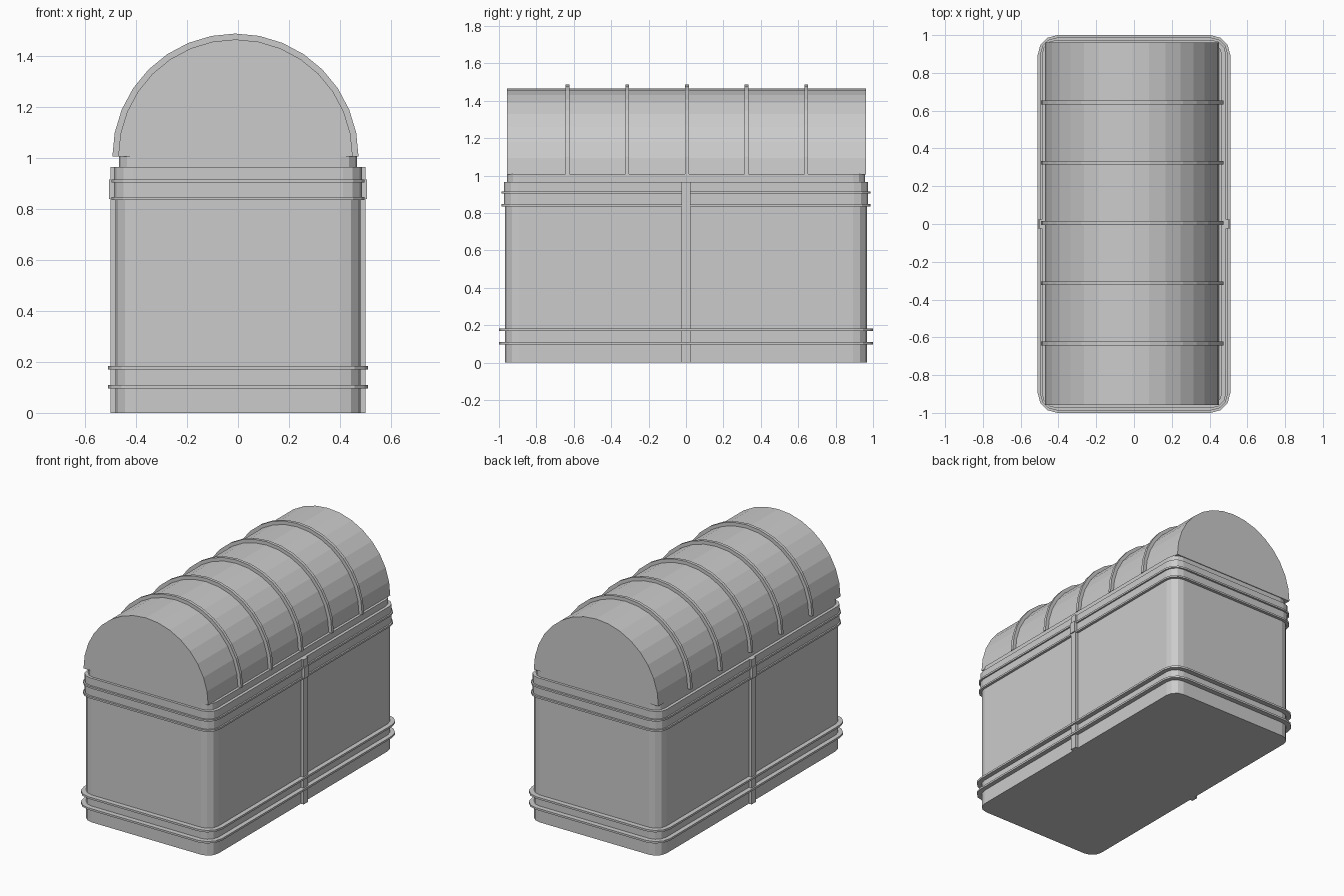
import bpy, bmesh, math

if "Cube" in bpy.data.objects:
    bpy.data.objects.remove(bpy.data.objects["Cube"])

grey = bpy.data.materials.new("plain_grey")
grey.diffuse_color = (0.6, 0.6, 0.6, 1)
grey.use_nodes = True
grey.node_tree.nodes["Principled BSDF"].inputs["Base Color"].default_value = grey.diffuse_color


def finish(name, bm):
    bmesh.ops.recalc_face_normals(bm, faces=bm.faces[:])
    me = bpy.data.meshes.new(name)
    bm.to_mesh(me)
    bm.free()
    me.materials.append(grey)
    ob = bpy.data.objects.new(name, me)
    bpy.context.collection.objects.link(ob)
    return ob


def rounded_rect(hx, hy, r, seg=3):
    pts = []
    for k, (sx, sy) in enumerate([(1, 1), (-1, 1), (-1, -1), (1, -1)]):
        for i in range(seg + 1):
            a = math.pi / 2 * (k + i / seg)
            pts.append((sx * (hx - r) + r * math.cos(a),
                        sy * (hy - r) + r * math.sin(a)))
    return pts


def bridge(bm, a, b):
    n = len(a)
    for i in range(n):
        j = (i + 1) % n
        bm.faces.new((a[i], a[j], b[j], b[i]))


def stack(name, sections):
    """Solid made of rounded rectangles: (half x, half y, radius, z)."""
    bm = bmesh.new()
    loops = [[bm.verts.new((x, y, z)) for x, y in rounded_rect(hx, hy, r)]
             for hx, hy, r, z in sections]
    for a, b in zip(loops, loops[1:]):
        bridge(bm, a, b)
    bm.faces.new(loops[0])
    bm.faces.new(loops[-1])
    return finish(name, bm)


def ring(name, hx, hy, r, depth, z0, z1):
    """Thin hoop running round the box."""
    bm = bmesh.new()
    loops = []
    for d, z in [(0, z0), (0, z1), (depth, z1), (depth, z0)]:
        loops.append([bm.verts.new((x, y, z))
                      for x, y in rounded_rect(hx - d, hy - d, r - d)])
    for i in range(4):
        bridge(bm, loops[i], loops[(i + 1) % 4])
    return finish(name, bm)


def box(name, x0, x1, y0, y1, z0, z1):
    bm = bmesh.new()
    bmesh.ops.create_cube(bm, size=1)
    for v in bm.verts:
        v.co = (x1 if v.co.x > 0 else x0, y1 if v.co.y > 0 else y0,
                z1 if v.co.z > 0 else z0)
    return finish(name, bm)


CX, CZ = -0.01, 1.005


def half_round(name, profile, y0, y1):
    """Extrude an x/z profile along y."""
    bm = bmesh.new()
    a = [bm.verts.new((x, y0, z)) for x, z in profile]
    b = [bm.verts.new((x, y1, z)) for x, z in profile]
    bridge(bm, a, b)
    bm.faces.new(a)
    bm.faces.new(b)
    return finish(name, bm)


def arc(r):
    return [(CX + r * math.cos(math.pi * i / 16),
             CZ + r * math.sin(math.pi * i / 16)) for i in range(17)]


# chest body with collar and narrower neck under the lid
stack("chest_body", [(0.48, 0.967, 0.075, 0), (0.48, 0.967, 0.075, 0.84),
                     (0.487, 0.974, 0.075, 0.84), (0.487, 0.974, 0.075, 0.965),
                     (0.467, 0.957, 0.065, 0.965), (0.467, 0.957, 0.065, 1.007)])

# hoops round the body
for i, z in enumerate((0.096, 0.17)):
    ring(f"lower_hoop_{i}", 0.51, 1.0, 0.105, 0.035, z, z + 0.013)
for i, z in enumerate((0.835, 0.903)):
    ring(f"upper_hoop_{i}", 0.497, 0.987, 0.09, 0.025, z, z + 0.012)

# vertical strap and clasp on each long side
for side, s in (("right", 1), ("left", -1)):
    box(side + "_strap", *sorted((s * 0.46, s * 0.50)), -0.023, 0.023, 0, 0.965)
    box(side + "_clasp", *sorted((s * 0.48, s * 0.507)), -0.023, 0.023, 0.84, 0.915)

# barrel lid and its ribs
half_round("lid", arc(0.46), -0.957, 0.962)
for i in range(5):
    y = 0.005 + (i - 2) * 0.319
    half_round(f"lid_rib_{i}", arc(0.483) + arc(0.45)[::-1], y - 0.01, y + 0.01)
